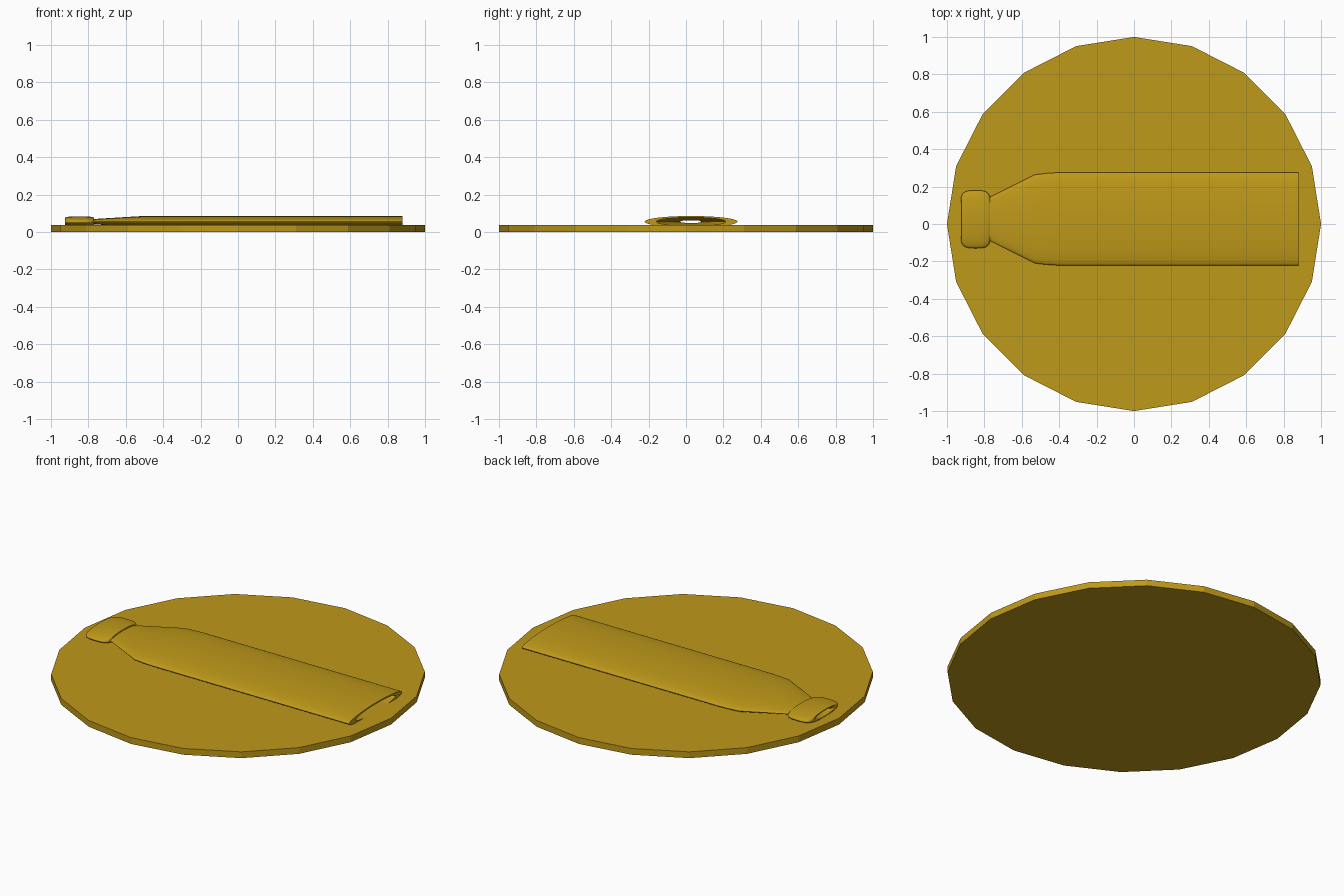
import bpy, bmesh, math

if "Cube" in bpy.data.objects:
    bpy.data.objects.remove(bpy.data.objects["Cube"])

gold = bpy.data.materials.new("gold")
gold.diffuse_color = (0.52, 0.32, 0.01, 1)
gold.use_nodes = True
gold.node_tree.nodes["Principled BSDF"].inputs["Base Color"].default_value = gold.diffuse_color


def finish(obj, angle):
    obj.data.materials.append(gold)
    bpy.context.view_layer.objects.active = obj
    obj.select_set(True)
    bpy.ops.object.shade_smooth_by_angle(angle=math.radians(angle))
    obj.select_set(False)


def flat_lathe(name, profile, squash, centre, sides=64):
    """Revolve a closed (x, radius) profile around x, squashed in z."""
    bm = bmesh.new()
    rings = []
    for i in range(sides):
        a = 2 * math.pi * i / sides
        rings.append([bm.verts.new((x, centre[0] + r * math.cos(a),
                                    centre[1] + r * squash * math.sin(a)))
                      for x, r in profile])
    n = len(profile)
    for i in range(sides):
        p, q = rings[i], rings[(i + 1) % sides]
        for j in range(n):
            k = (j + 1) % n
            bm.faces.new((p[j], p[k], q[k], q[j]))
    bmesh.ops.recalc_face_normals(bm, faces=bm.faces)
    mesh = bpy.data.meshes.new(name)
    bm.to_mesh(mesh)
    bm.free()
    obj = bpy.data.objects.new(name, mesh)
    bpy.context.collection.objects.link(obj)
    finish(obj, 35)


# twenty-sided medallion
bpy.ops.mesh.primitive_cylinder_add(vertices=20, radius=1, depth=0.037,
                                    location=(0, 0, 0.0185))
disc = bpy.context.object
disc.name = "disc"
finish(disc, 10)

# flattened hollow bottle, open at both ends
body = [(-0.80, 0.11), (-0.77, 0.117), (-0.62, 0.192), (-0.53, 0.237),
        (-0.47, 0.244), (-0.41, 0.248), (0.88, 0.248),
        (0.88, 0.185), (-0.47, 0.18), (-0.55, 0.165), (-0.77, 0.06), (-0.80, 0.06)]
flat_lathe("bottle_body", body, 0.122, (0.027, 0.055))

# rounded lip ring: superellipse section between bore and rim
lip = []
for i in range(24):
    a = 2 * math.pi * i / 24
    c, s = math.cos(a), math.sin(a)
    lip.append((-0.847 + 0.078 * math.copysign(abs(c) ** 0.6, c),
                0.105 + 0.05 * math.copysign(abs(s) ** 0.8, s)))
flat_lathe("bottle_lip", lip, 0.18, (0.025, 0.055))
